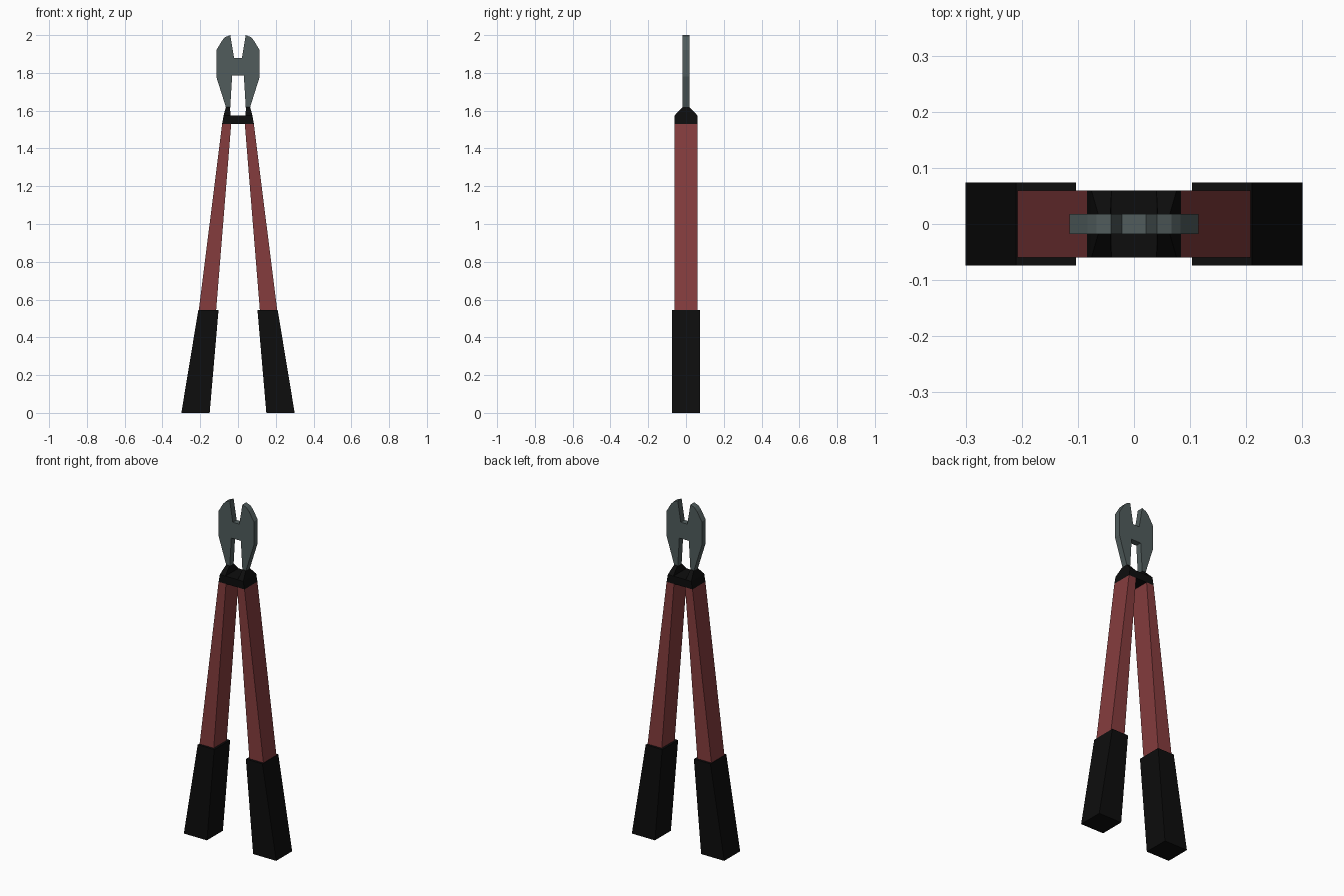
import bpy, bmesh

if "Cube" in bpy.data.objects:
    bpy.data.objects.remove(bpy.data.objects["Cube"])


def material(name, rgb):
    m = bpy.data.materials.new(name)
    m.diffuse_color = (*rgb, 1)
    m.use_nodes = True
    m.node_tree.nodes["Principled BSDF"].inputs["Base Color"].default_value = m.diffuse_color
    return m


RED = material("red paint", (0.235, 0.046, 0.048))
BLACK = material("black rubber", (0.004, 0.004, 0.004))
STEEL = material("grey steel", (0.082, 0.108, 0.108))


def finish(name, bm, mat):
    bmesh.ops.recalc_face_normals(bm, faces=bm.faces)
    mesh = bpy.data.meshes.new(name)
    bm.to_mesh(mesh)
    bm.free()
    mesh.materials.append(mat)
    obj = bpy.data.objects.new(name, mesh)
    bpy.context.collection.objects.link(obj)


def loft(name, sections, mat, side=1):
    """Stack of rectangles: (z, inner x, outer x, half depth)."""
    bm = bmesh.new()
    rings = [[bm.verts.new((side * x, y, z))
              for x, y in ((a, -d), (b, -d), (b, d), (a, d))]
             for z, a, b, d in sections]
    for lo, hi in zip(rings, rings[1:]):
        for i in range(4):
            j = (i + 1) % 4
            bm.faces.new((lo[i], lo[j], hi[j], hi[i]))
    bm.faces.new(rings[0])
    bm.faces.new(rings[-1])
    finish(name, bm, mat)


def plate(name, outline, half, mat):
    """Outline in x, z extruded through the depth."""
    bm = bmesh.new()
    face = bm.faces.new([bm.verts.new((x, -half, z)) for x, z in outline])
    ext = bmesh.ops.extrude_face_region(bm, geom=[face])["geom"]
    for v in ext:
        if isinstance(v, bmesh.types.BMVert):
            v.co.y = half
    finish(name, bm, mat)


for label, s in (("right", 1), ("left", -1)):
    # rubber grip, painted handle and collar
    loft(label + "_grip", [(0, 0.15, 0.30, 0.074), (0.545, 0.103, 0.21, 0.074)], BLACK, s)
    loft(label + "_handle", [(0.54, 0.116, 0.208, 0.06), (1.53, 0.036, 0.084, 0.06)], RED, s)
    loft(label + "_collar", [(1.53, 0.036, 0.084, 0.06), (1.575, 0.04, 0.076, 0.06),
                             (1.62, 0.042, 0.064, 0.018)], BLACK, s)

# bar joining the two collars
loft("collar_bridge", [(1.53, -0.04, 0.04, 0.06), (1.575, -0.041, 0.041, 0.06)], BLACK)

# H-shaped cutting head, mirrored from its right half
half_outline = [(0.021, 1.88), (0.041, 2.0), (0.067, 1.99), (0.083, 1.973),
                (0.115, 1.92), (0.115, 1.78), (0.064, 1.618), (0.041, 1.618),
                (0.031, 1.785)]
plate("cutting_head", half_outline + [(-x, z) for x, z in reversed(half_outline)],
      0.018, STEEL)
